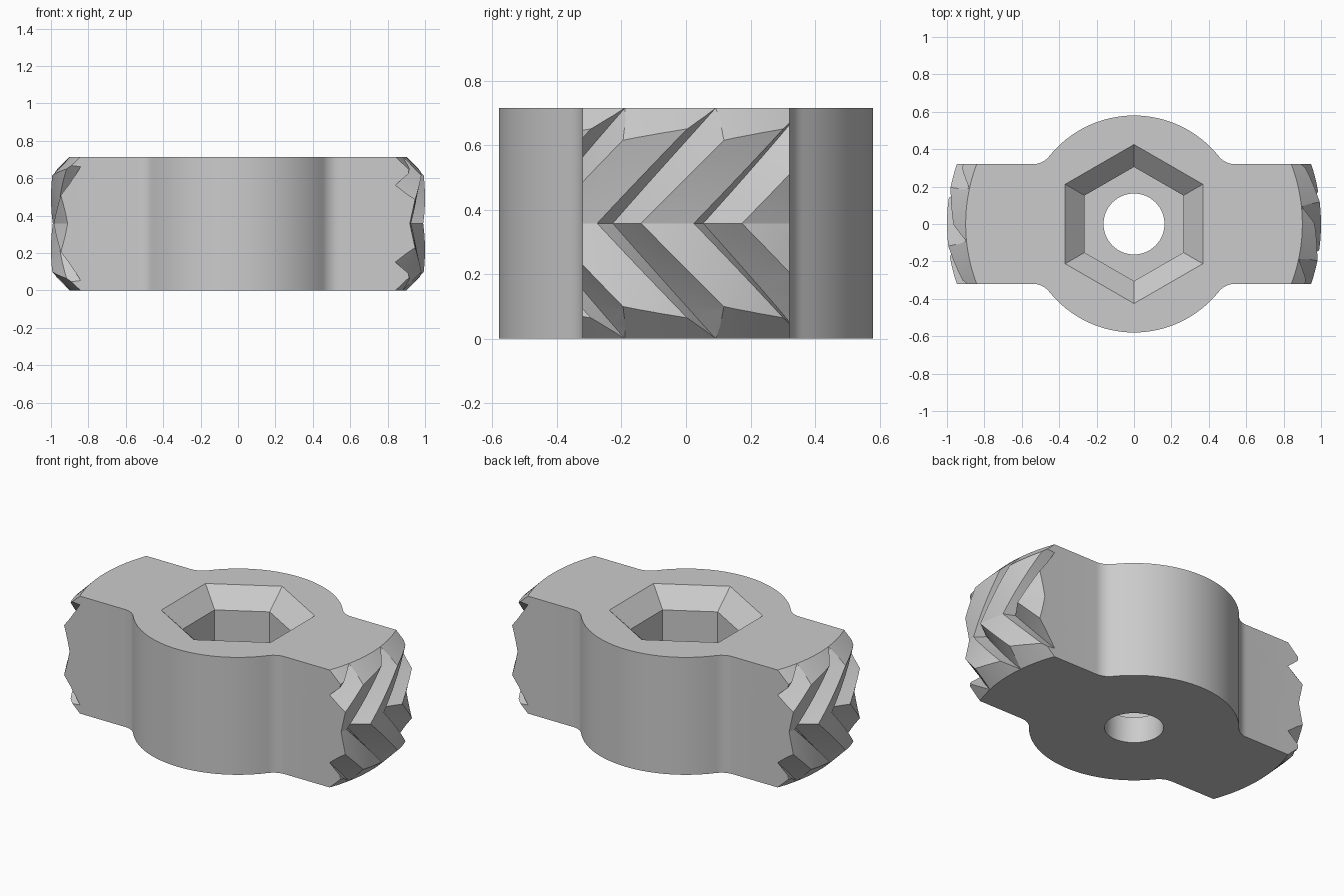
import bpy, bmesh, math
from math import sin, cos, pi

HEIGHT = 0.715
MID = HEIGHT / 2
TEETH = 20
PITCH = 2 * pi / TEETH

cube = bpy.data.objects.get("Cube")
if cube:
    bpy.data.objects.remove(cube)

grey = bpy.data.materials.new("machined grey")
grey.use_nodes = True
grey.diffuse_color = (0.6, 0.6, 0.6, 1)
grey.node_tree.nodes["Principled BSDF"].inputs["Base Color"].default_value = (0.6, 0.6, 0.6, 1)


def loft(name, rings, helper=True):
    """Closed solid through rings with equal point counts."""
    bm = bmesh.new()
    loops = [[bm.verts.new(p) for p in ring] for ring in rings]
    n = len(loops[0])
    for low, high in zip(loops, loops[1:]):
        for i in range(n):
            j = (i + 1) % n
            bm.faces.new((low[i], low[j], high[j], high[i]))
    bm.faces.new(loops[0][::-1])
    bm.faces.new(loops[-1])
    bmesh.ops.triangulate(bm, faces=[f for f in bm.faces if len(f.verts) == 4])
    bmesh.ops.recalc_face_normals(bm, faces=bm.faces)
    mesh = bpy.data.meshes.new(name)
    bm.to_mesh(mesh)
    bm.free()
    mesh.materials.append(grey)
    obj = bpy.data.objects.new(name, mesh)
    bpy.context.collection.objects.link(obj)
    obj.hide_render = helper
    return obj


def circle(r, z, n, start=0.0):
    return [(r * cos(start + 2 * pi * i / n), r * sin(start + 2 * pi * i / n), z) for i in range(n)]


def arc(cx, cy, r, a, b, n):
    angles = [a + (b - a) * i / n for i in range(n + 1)]
    return [(cx + r * cos(t), cy + r * sin(t)) for t in angles]


# Body outline: round hub, filleted into two straight arms
HUB, ARM, FILLET, FILLET_X = 0.58, 0.32, 0.11, 0.54
turn = math.atan2(ARM + FILLET, FILLET_X)
quarter = [(1.2, ARM)]
quarter += arc(FILLET_X, ARM + FILLET, FILLET, -pi / 2, turn - pi, 8)
quarter += arc(0, 0, HUB, turn, pi / 2, 16)[1:]
half = quarter + [(-x, y) for x, y in quarter[-2::-1]]
outline = half + [(-x, -y) for x, y in half]
body = loft("gear_arm_body", [[(x, y, z) for x, y in outline] for z in (0, HEIGHT)], False)

# Herringbone gear: root, tip and knee of each tooth, twisted away from mid height
tooth = [(0.0, 0.9), (0.115, 1.0), (0.197, 0.981), (0.28, 0.965)]
LAYERS = 7
rings = []
for k in range(-LAYERS, LAYERS + 1):
    offset = (MID + 0.01) * k / LAYERS
    twist = -0.255 + abs(offset)
    rings.append([(r * cos(a + twist + i * PITCH), r * sin(a + twist + i * PITCH), MID + offset)
                  for i in range(TEETH) for a, r in tooth])
gear = loft("herringbone_helper", rings)

# Conical chamfer on both rims
profile = [(0.89, -0.01), (1.005, 0.105), (1.005, HEIGHT - 0.105), (0.89, HEIGHT + 0.01)]
rim = loft("rim_chamfer_helper", [circle(r, z, 160) for r, z in profile])

# Hexagonal socket with a sloped mouth, and the bore below it
socket = loft("hex_socket_helper", [circle(r, z, 6, pi / 2) for r, z in
              ((0.305, 0.16), (0.305, HEIGHT - 0.11), (0.425, HEIGHT), (0.425, HEIGHT + 0.1))])
bore = loft("bore_helper", [circle(0.163, z, 64) for z in (-0.1, 0.4)])

for cutter, operation in ((gear, 'INTERSECT'), (rim, 'INTERSECT'),
                          (socket, 'DIFFERENCE'), (bore, 'DIFFERENCE')):
    mod = body.modifiers.new(cutter.name, 'BOOLEAN')
    mod.object = cutter
    mod.operation = operation
    mod.solver = 'EXACT'

# Apply the cuts, remove the helpers, and shade
bpy.ops.object.select_all(action='DESELECT')
body.select_set(True)
bpy.context.view_layer.objects.active = body
for mod in list(body.modifiers):
    bpy.ops.object.modifier_apply(modifier=mod.name)
for helper in (gear, rim, socket, bore):
    bpy.data.objects.remove(helper)
bpy.ops.object.shade_smooth_by_angle(angle=math.radians(18))
